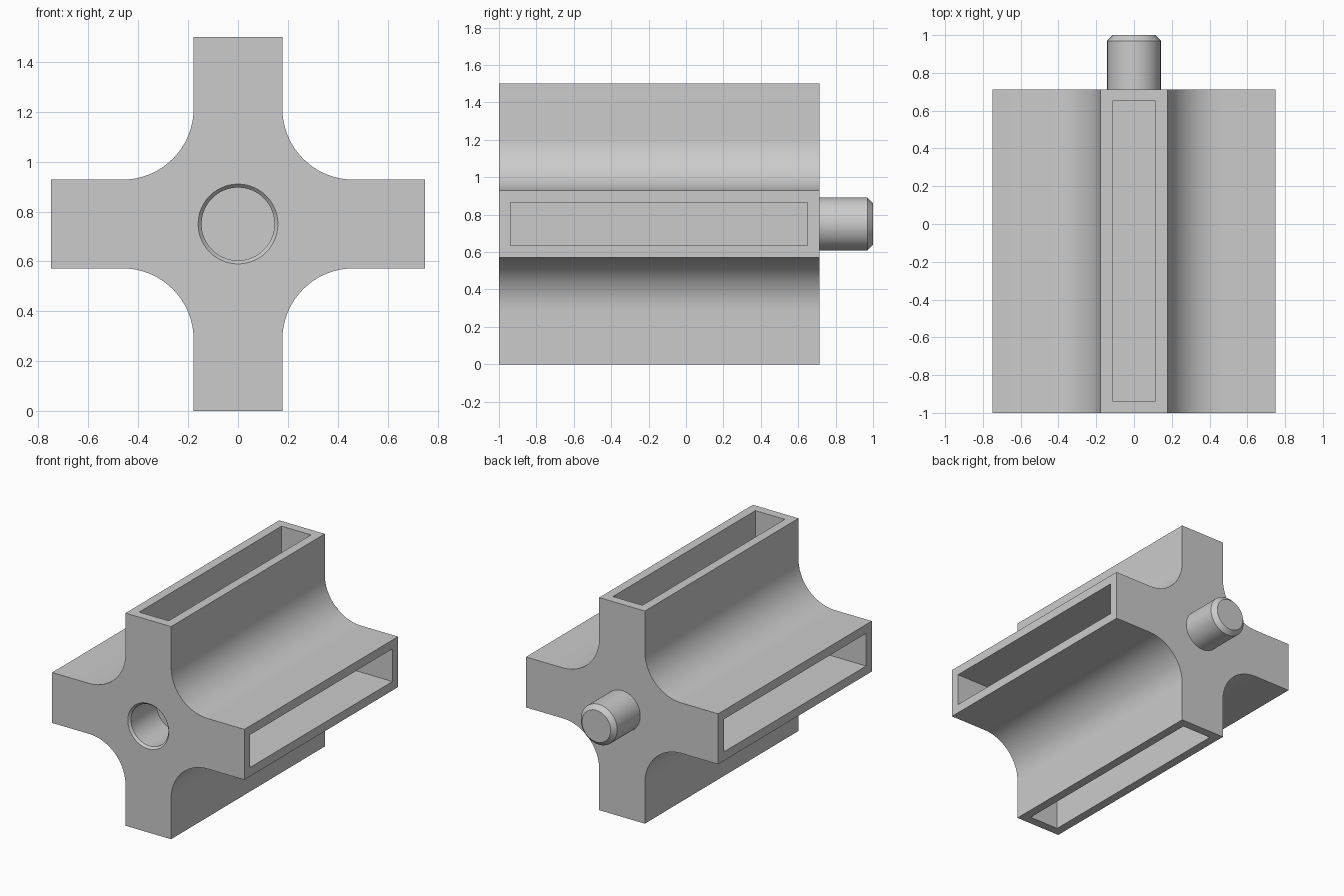
import bpy, bmesh, math
from mathutils import Matrix, Vector

if "Cube" in bpy.data.objects:
    bpy.data.objects.remove(bpy.data.objects["Cube"])

HALF = 0.75            # reach of each arm, also the axis height
ARM = 0.178            # half thickness of an arm
FILLET = 0.285         # radius between neighbouring arms
FRONT, BACK = -1.0, 0.713
POCKET_DEPTH = 0.4

grey = bpy.data.materials.new("plain grey")
grey.use_nodes = True
colour = (0.6, 0.6, 0.6, 1)
grey.diffuse_color = colour
grey.node_tree.nodes["Principled BSDF"].inputs["Base Color"].default_value = colour


def finish(name, bm):
    bmesh.ops.recalc_face_normals(bm, faces=bm.faces)
    mesh = bpy.data.meshes.new(name)
    bm.to_mesh(mesh)
    bm.free()
    obj = bpy.data.objects.new(name, mesh)
    bpy.context.collection.objects.link(obj)
    mesh.materials.append(grey)
    return obj


def lathe(name, profile, segments=64):
    """Spin (radius, y) points around the long axis at mid height."""
    bm = bmesh.new()
    rings = []
    for r, y in profile:
        ring = []
        for i in range(segments):
            a = math.tau * i / segments
            ring.append(bm.verts.new((r * math.cos(a), y, HALF + r * math.sin(a))))
        rings.append(ring)
    for lower, upper in zip(rings, rings[1:]):
        for i in range(segments):
            j = (i + 1) % segments
            bm.faces.new((lower[i], lower[j], upper[j], upper[i]))
    bm.faces.new(rings[0])
    bm.faces.new(rings[-1])
    return finish(name, bm)


def smooth(obj):
    bpy.ops.object.select_all(action="DESELECT")
    obj.select_set(True)
    bpy.context.view_layer.objects.active = obj
    bpy.ops.object.shade_smooth_by_angle(angle=math.radians(25))


# Cross-shaped block: one quarter outline turned four times, then extruded
quarter = [Vector((HALF, -ARM)), Vector((HALF, ARM))]
for i in range(25):
    a = math.radians(270 - 90 * i / 24)
    centre = ARM + FILLET
    quarter.append(Vector((centre + FILLET * math.cos(a), centre + FILLET * math.sin(a))))
bm = bmesh.new()
outline = []
for k in range(4):
    turn = Matrix.Rotation(k * math.pi / 2, 2)
    for p in quarter:
        q = turn @ p
        outline.append(bm.verts.new((q.x, FRONT, q.y + HALF)))
face = bm.faces.new(outline)
moved = bmesh.ops.extrude_face_region(bm, geom=[face])["geom"]
bmesh.ops.translate(bm, vec=(0, BACK - FRONT, 0),
                    verts=[g for g in moved if isinstance(g, bmesh.types.BMVert)])
block = finish("cross_block", bm)

# Pockets opening at the four arm ends
cutters = []
y0, y1 = FRONT + 0.063, BACK - 0.063
for k in range(4):
    bm = bmesh.new()
    bmesh.ops.create_cube(bm, size=1)
    bmesh.ops.scale(bm, vec=(POCKET_DEPTH + 0.1, y1 - y0, 0.23), verts=bm.verts)
    bmesh.ops.translate(bm, vec=(HALF - POCKET_DEPTH / 2 + 0.05, (y0 + y1) / 2, 0), verts=bm.verts)
    bmesh.ops.rotate(bm, matrix=Matrix.Rotation(k * math.pi / 2, 3, "Y"), verts=bm.verts)
    bmesh.ops.translate(bm, vec=(0, 0, HALF), verts=bm.verts)
    cutters.append(finish("pocket_cutter", bm))

# Round socket with a chamfered mouth in the front
cutters.append(lathe("socket_cutter", [(0.16, FRONT - 0.1), (0.16, FRONT),
                                       (0.146, FRONT + 0.015), (0.146, FRONT + 0.3)]))

# Cut, then drop the cutters
for cutter in cutters:
    cutter.hide_render = True
    mod = block.modifiers.new("cut", "BOOLEAN")
    mod.object = cutter
    mod.operation = "DIFFERENCE"
    mod.solver = "EXACT"
graph = bpy.context.evaluated_depsgraph_get()
cut_mesh = bpy.data.meshes.new_from_object(block.evaluated_get(graph))
block.modifiers.clear()
block.data = cut_mesh
for cutter in cutters:
    bpy.data.objects.remove(cutter)
smooth(block)

# Chamfered pin on the back
smooth(lathe("back_pin", [(0.142, BACK - 0.01), (0.142, 0.97), (0.112, 1.0)]))
